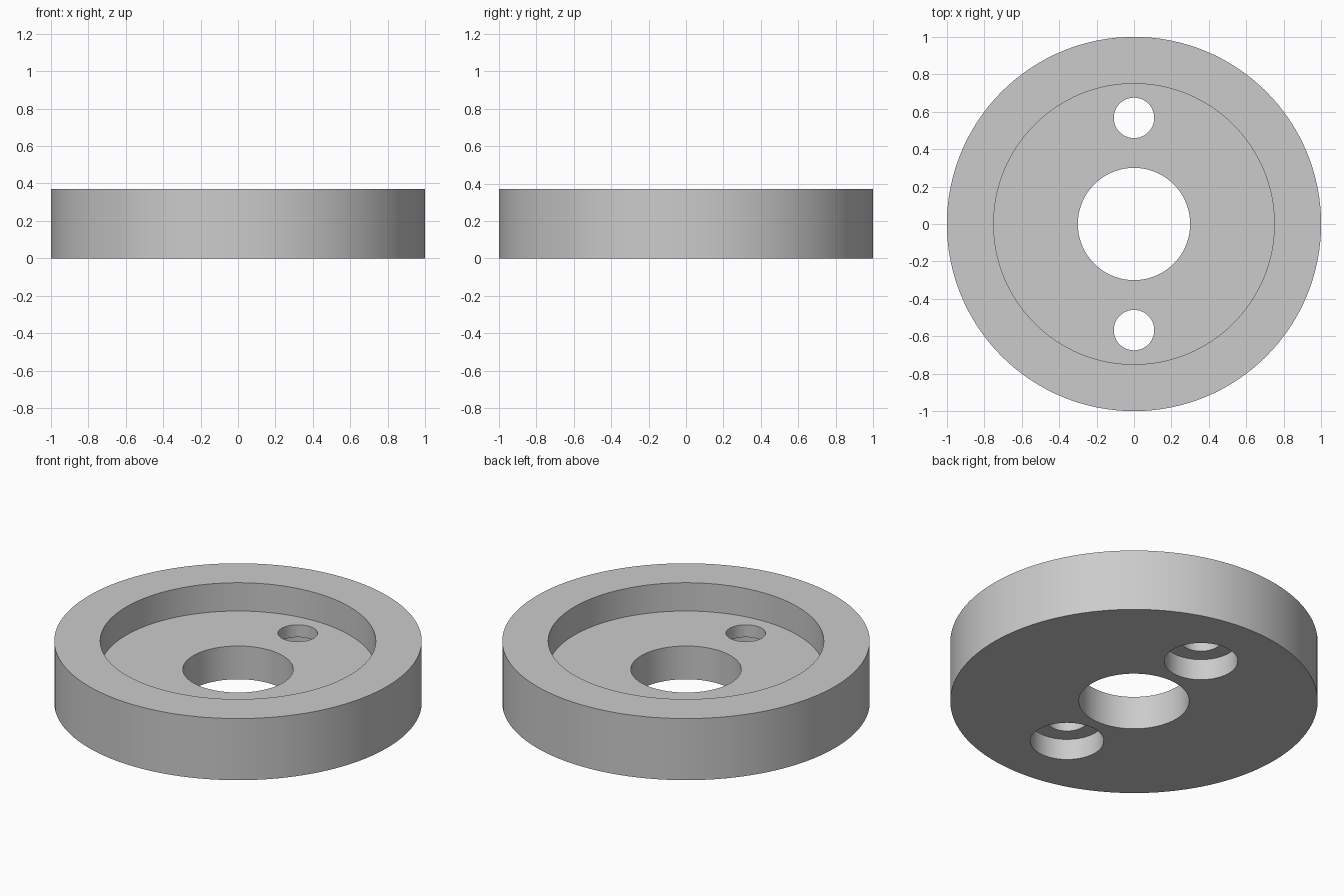
import bpy
import math

if "Cube" in bpy.data.objects:
    bpy.data.objects.remove(bpy.data.objects["Cube"], do_unlink=True)

HEIGHT, FLOOR, LEDGE = 0.37, 0.2, 0.126
BOLT_Y = 0.567

grey = bpy.data.materials.new("plain_grey")
grey.use_nodes = True
colour = (0.6, 0.6, 0.6, 1)
grey.diffuse_color = colour
grey.node_tree.nodes["Principled BSDF"].inputs["Base Color"].default_value = colour


def cylinder(name, radius, bottom, top, y=0, sides=128):
    bpy.ops.mesh.primitive_cylinder_add(
        vertices=sides, radius=radius, depth=top - bottom,
        location=(0, y, (bottom + top) / 2))
    obj = bpy.context.object
    obj.name = name
    obj.data.materials.append(grey)
    return obj


def cut(body, cutter):
    mod = body.modifiers.new(cutter.name, "BOOLEAN")
    mod.operation = "DIFFERENCE"
    mod.solver = "EXACT"
    mod.object = cutter
    bpy.context.view_layer.objects.active = body
    bpy.ops.object.modifier_apply(modifier=mod.name)
    bpy.data.objects.remove(cutter, do_unlink=True)


# Solid disc
body = cylinder("flanged_disc", 1, 0, HEIGHT)

# Wide recess in the top and central through bore
cut(body, cylinder("recess_cutter", 0.75, FLOOR, HEIGHT + 0.1))
cut(body, cylinder("bore_cutter", 0.3, -0.1, HEIGHT + 0.1, sides=96))

# Two bolt holes, counterbored from below
for y in (-BOLT_Y, BOLT_Y):
    cut(body, cylinder("counterbore_cutter", 0.2, -0.1, LEDGE, y, 64))
    cut(body, cylinder("bolt_hole_cutter", 0.108, -0.1, HEIGHT + 0.1, y, 64))

# Smooth walls with crisp rims
bpy.ops.object.select_all(action="DESELECT")
body.select_set(True)
bpy.context.view_layer.objects.active = body
bpy.ops.object.shade_smooth_by_angle(angle=math.radians(30))
